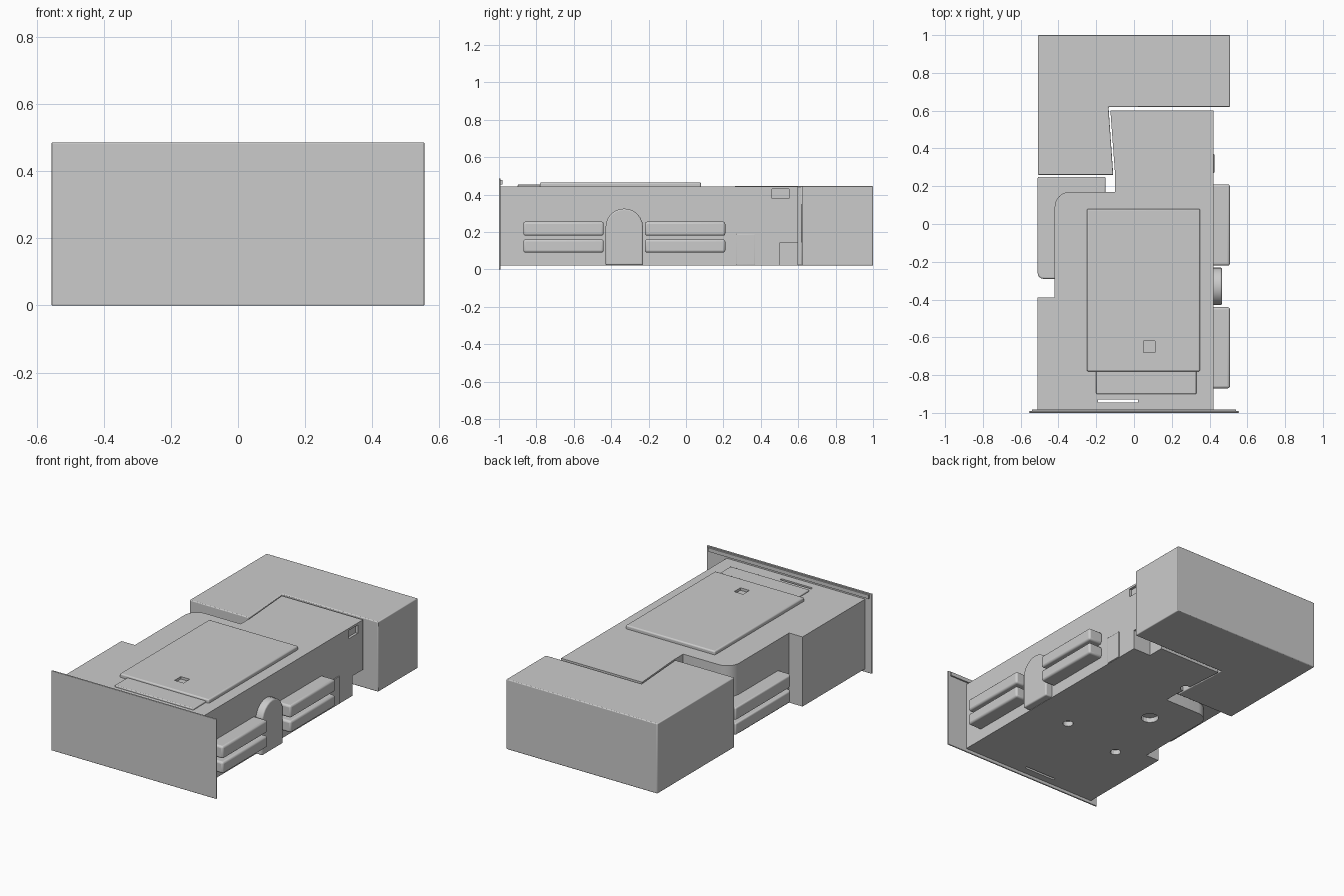
import bpy, bmesh, math

if "Cube" in bpy.data.objects:
    bpy.data.objects.remove(bpy.data.objects["Cube"])


def prism(name, pts, lo, hi, axis='z', bevel=0.0):
    """Extrude a closed outline between lo and hi along z, x or y."""
    place = {'z': lambda a, b, c: (a, b, c),
             'x': lambda a, b, c: (c, a, b),
             'y': lambda a, b, c: (a, c, b)}[axis]
    bm = bmesh.new()
    face = bm.faces.new([bm.verts.new(place(a, b, lo)) for a, b in pts])
    ext = bmesh.ops.extrude_face_region(bm, geom=[face])
    top = [g for g in ext['geom'] if isinstance(g, bmesh.types.BMVert)]
    bmesh.ops.translate(bm, verts=top, vec=place(0, 0, hi - lo))
    bmesh.ops.recalc_face_normals(bm, faces=bm.faces[:])
    mesh = bpy.data.meshes.new(name)
    bm.to_mesh(mesh)
    bm.free()
    ob = bpy.data.objects.new(name, mesh)
    bpy.context.collection.objects.link(ob)
    if bevel:
        m = ob.modifiers.new("Bevel", 'BEVEL')
        m.width, m.segments, m.limit_method = bevel, 3, 'ANGLE'
    return ob


def box(name, x0, x1, y0, y1, z0, z1, bevel=0.0):
    return prism(name, [(x0, y0), (x1, y0), (x1, y1), (x0, y1)], z0, z1, 'z', bevel)


def arc(cx, cy, r, a0, a1, n=6):
    return [(cx + r * math.cos(math.radians(a0 + (a1 - a0) * i / n)),
             cy + r * math.sin(math.radians(a0 + (a1 - a0) * i / n))) for i in range(n + 1)]


def cut(target, cutter):
    m = target.modifiers.new("Cut", 'BOOLEAN')
    m.operation, m.object, m.solver = 'DIFFERENCE', cutter, 'EXACT'
    cutter.hide_render = True
    cutter.display_type = 'WIRE'


# Front panel with a shallow lip along its top edge
box("front_panel", -0.555, 0.555, -1.0, -0.991, 0.0, 0.485, 0.003)
box("front_panel_top_lip", -0.54, 0.54, -0.992, -0.982, 0.455, 0.478)

# Main housing: left shoulder at the front, rounded corner, narrower rear
outline = [(-0.51, -0.992), (0.42, -0.992), (0.42, 0.60), (-0.125, 0.60), (-0.10, 0.26),
           (-0.10, 0.17)] + arc(-0.34, 0.09, 0.08, 90, 180) + [(-0.42, -0.39), (-0.51, -0.39)]
body = prism("main_housing", outline, 0.02, 0.443)

# Cutouts: rear lower corner, top slot, upper notch, underside holes
cut(body, box("rear_corner_cutter", 0.30, 0.5, 0.50, 0.65, -0.05, 0.14))
cut(body, box("top_slot_cutter", -0.19, 0.02, -0.945, -0.93, -0.1, 0.6))
cut(body, box("upper_notch_cutter", 0.405, 0.5, 0.46, 0.55, 0.38, 0.43))
for i, (x, y, r) in enumerate([(0.157, -0.40, 0.03), (-0.26, -0.475, 0.03),
                               (-0.10, 0.34, 0.03), (-0.16, -0.05, 0.05)]):
    cut(body, prism(f"underside_hole_cutter_{i}", arc(x, y, r, 0, 337.5, 15), -0.05, 0.05))

# Top covers
lid = box("top_cover", -0.25, 0.35, -0.78, 0.08, 0.43, 0.465, 0.008)
cut(lid, box("cover_hole_cutter", 0.05, 0.11, -0.68, -0.62, 0.45, 0.5))
box("top_cover_front_step", -0.20, 0.33, -0.90, -0.77, 0.43, 0.453, 0.005)

# Side rails: two rows on the right, two wrapping the left rear corner
left = ([(-0.40, -0.29)] + arc(-0.48, -0.26, 0.03, 270, 180, 4)
        + [(-0.51, 0.25), (-0.15, 0.25), (-0.15, 0.16), (-0.36, 0.16), (-0.40, 0.12)])
for row, (z0, z1) in enumerate([(0.09, 0.16), (0.18, 0.255)]):
    for side, (y0, y1) in enumerate([(-0.87, -0.44), (-0.22, 0.21)]):
        box(f"right_rail_{row}_{side}", 0.41, 0.508, y0, y1, z0, z1, 0.012)
    prism(f"left_rail_{row}", left, z0, z1, 'z', 0.008)

# Arched boss between the right rails
prism("side_arch", [(-0.43, 0.022), (-0.23, 0.022)] + arc(-0.33, 0.225, 0.10, 0, 180, 12),
      0.41, 0.465, 'x', 0.008)

# Small connector plate on the right side
box("side_connector", 0.41, 0.425, 0.27, 0.37, 0.022, 0.19, 0.003)

# L-shaped rear block
rear = prism("rear_block", [(-0.508, 0.26), (-0.11, 0.26), (-0.135, 0.62), (0.508, 0.62),
                            (0.508, 1.0), (-0.508, 1.0)], 0.02, 0.445, 'z', 0.005)

# Smooth shading with sharp edges kept
bpy.ops.object.select_all(action='DESELECT')
for ob in bpy.context.scene.objects:
    if not ob.hide_render:
        ob.select_set(True)
        bpy.context.view_layer.objects.active = ob
bpy.ops.object.shade_smooth_by_angle(angle=math.radians(35))
